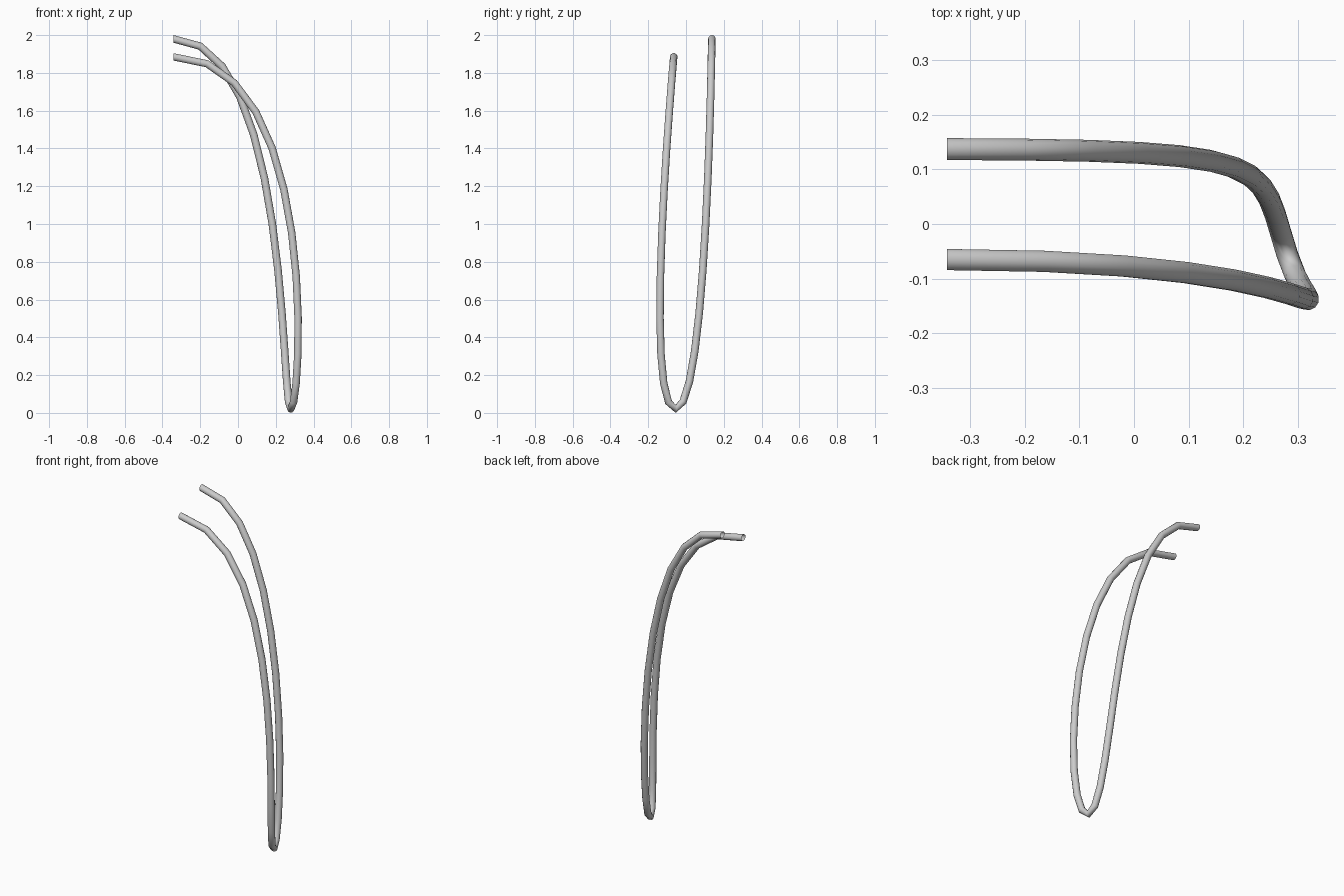
import bpy

if "Cube" in bpy.data.objects:
    bpy.data.objects.remove(bpy.data.objects["Cube"])

# Bent rod: one three-point Bezier path with a round bevel
curve = bpy.data.curves.new("bent_rod", 'CURVE')
curve.dimensions = '3D'
curve.resolution_u = 12
curve.bevel_depth = 0.02
curve.bevel_resolution = 4
curve.use_fill_caps = False

# point, left handle, right handle
path = [
    ((-0.342, 0.137, 1.98), (-0.96, 0.137, 1.98), (0.28, 0.135, 1.98)),
    ((0.28, -0.055, 0.021), (0.225, 0.115, 0.021), (0.336, -0.235, 0.021)),
    ((-0.342, -0.065, 1.885), (0.443, -0.065, 1.885), (-1.1, -0.065, 1.885)),
]
spline = curve.splines.new('BEZIER')
spline.bezier_points.add(len(path) - 1)
for p, (co, left, right) in zip(spline.bezier_points, path):
    p.handle_left_type = p.handle_right_type = 'FREE'
    p.co, p.handle_left, p.handle_right = co, left, right
spline.use_smooth = True

rod = bpy.data.objects.new("bent_rod", curve)
bpy.context.collection.objects.link(rod)
